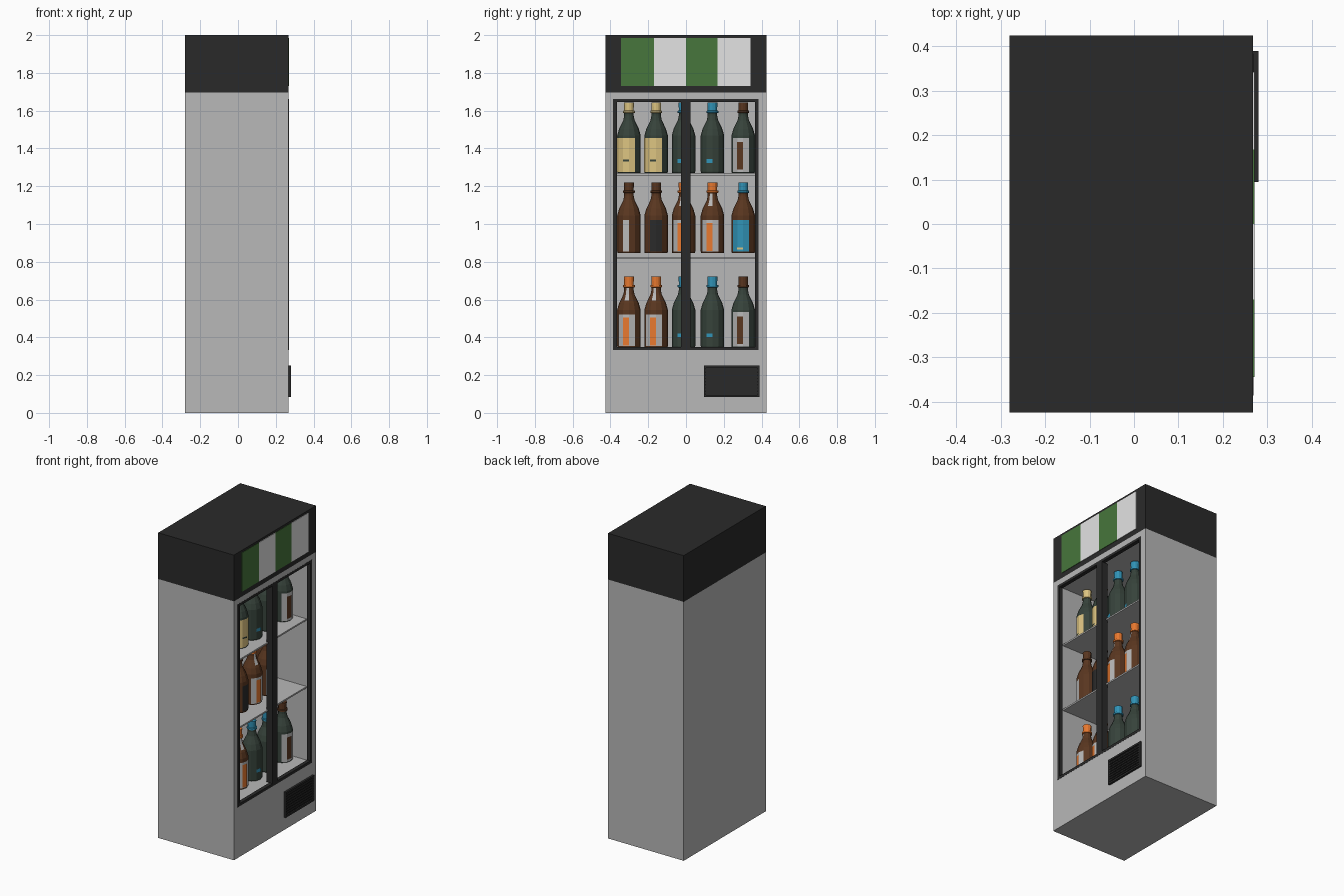
import bpy, bmesh, math

if "Cube" in bpy.data.objects:
    bpy.data.objects.remove(bpy.data.objects["Cube"])

def mat(name, r, g, b):
    m = bpy.data.materials.new(name)
    m.diffuse_color = (r, g, b, 1)
    m.use_nodes = True
    m.node_tree.nodes["Principled BSDF"].inputs["Base Color"].default_value = m.diffuse_color
    return m

GREY = mat("cabinet grey", .48, .48, .48)
BLACK = mat("trim black", .023, .023, .023)
WHITE = mat("sign white", .77, .77, .77)
GREEN = mat("sign green", .063, .181, .045)
YELLOW = mat("label yellow", .72, .55, .22)
BROWN = mat("brown glass", .10, .037, .014)
DARK = mat("dark green glass", .037, .055, .043)
ORANGE = mat("orange", .85, .2, .03)
BLUE = mat("blue", .03, .29, .47)

def finish(name, bm, *mats):
    me = bpy.data.meshes.new(name)
    bm.to_mesh(me)
    bm.free()
    for m in mats:
        me.materials.append(m)
    ob = bpy.data.objects.new(name, me)
    bpy.context.collection.objects.link(ob)
    return ob

def add_box(bm, x, y, z):
    vs = bmesh.ops.create_cube(bm, size=1)["verts"]
    for v in vs:
        v.co = [r[0] if c < 0 else r[1] for c, r in zip(v.co, (x, y, z))]
    return vs

def boxes(name, m, *dims):
    bm = bmesh.new()
    for d in dims:
        add_box(bm, *d)
    return finish(name, bm, m)

X0, X1, Y = -.281, .268, .425          # cabinet back, door side, half width

# Cabinet: the door side is inset and pushed in to form the display space
bm = bmesh.new()
add_box(bm, (X0, X1), (-Y, Y), (0, 1.697))
bm.normal_update()
front = max(bm.faces, key=lambda f: f.normal.x)
bmesh.ops.inset_individual(bm, faces=[front], thickness=.03)
for v in front.verts:
    v.co = (X1, math.copysign(.375, v.co.y), .342 if v.co.z < .8 else 1.652)
back = bmesh.ops.extrude_face_region(bm, geom=[front])["geom"]
for v in back:
    if isinstance(v, bmesh.types.BMVert):
        v.co.x = -.25
if front.is_valid:
    bmesh.ops.delete(bm, geom=[front], context="FACES_ONLY")
bmesh.ops.recalc_face_normals(bm, faces=bm.faces)
finish("cabinet", bm, GREY)

# Header with striped sign
boxes("header", BLACK, ((X0, X1), (-Y, Y), (1.697, 2)))
edges = [-.345, -.17, 0, .168, .342]
for i, (a, b) in enumerate(zip(edges, edges[1:])):
    boxes(f"sign_stripe_{i+1}", (GREEN, WHITE)[i % 2],
          ((X1 - .002, X1 + .003), (a, b), (1.73, 1.985)))

# Door frame and centre post
FX = (.245, X1 + .001)
boxes("door_frame", BLACK,
      (FX, (-.386, -.366), (.332, 1.662)), (FX, (.366, .384), (.332, 1.662)),
      (FX, (-.366, .366), (.332, .35)), (FX, (-.366, .366), (1.645, 1.662)))
boxes("centre_post", BLACK, ((.225, X1 + .001), (-.026, .024), (.35, 1.645)))

# Shelves
for name, z in (("lower_shelf", .82), ("upper_shelf", 1.263)):
    boxes(name, GREY, ((-.25, .235), (-.375, .375), (z - .005, z + .005)))

# Vent grille: backing, rim and slats
VX = (X1 - .002, .281)
boxes("vent_grille", BLACK,
      ((X1 - .002, .272), (.095, .39), (.083, .25)),
      (VX, (.095, .107), (.083, .25)), (VX, (.378, .39), (.083, .25)),
      (VX, (.107, .378), (.083, .095)), (VX, (.107, .378), (.238, .25)),
      *[((X1, .278), (.107, .378), (z, z + .009))
        for z in (.102 + .0168 * i for i in range(8))])

# Twelve-sided turned shapes: profile of (radius, height), steps k0..k1 of 30 degrees
def lathe(name, pos, profile, k0, k1, mats, cap_height=9):
    bm = bmesh.new()
    full = k1 - k0 == 12
    n = 12 if full else k1 - k0 + 1
    rings = []
    for r, h in profile:
        ang = [math.radians(30 * (k0 + i)) for i in range(n)]
        rings.append([bm.verts.new((r * math.cos(a), r * math.sin(a), h)) for a in ang])
    for j in range(len(rings) - 1):
        for i in range(k1 - k0):
            q = (i + 1) % n
            f = bm.faces.new((rings[j][i], rings[j][q], rings[j+1][q], rings[j+1][i]))
            f.material_index = int(profile[j][1] >= cap_height)
    if full:
        bm.faces.new(rings[0][::-1])
        bm.faces.new(rings[-1]).material_index = 1
    finish(name, bm, *mats).location = pos

BOTTLE = [(.06, 0), (.062, .008), (.062, .2), (.052, .235), (.03, .28), (.025, .305),
          (.025, .318), (.031, .32), (.031, .33), (.025, .332), (.026, .375)]
R = .0632

# Bottle kinds: glass, cap, label, label steps, label heights, patch, patch heights
TALL, MID = (.006, .187), (.008, .175)
KINDS = {
    "yellow": (DARK, YELLOW, YELLOW, (-3, 1), TALL, DARK, (.062, .072)),
    "plain": (DARK, BLUE, None, None, None, BLUE, (.055, .075)),
    "brown_patch": (DARK, BROWN, GREY, (-2, 1), (.006, .187), BROWN, (.02, .165)),
    "narrow": (BROWN, BROWN, GREY, (-1, 0), MID, None, None),
    "black": (BROWN, BROWN, BLACK, (-1, 1), MID, None, None),
    "orange": (BROWN, ORANGE, GREY, (-2, 1), MID, ORANGE, (.012, .16)),
    "blue": (BROWN, BLUE, BLUE, (-2, 1), MID, YELLOW, (.02, .03)),
}
ROWS = [("top", 1.269, ["yellow", "yellow", "plain", "plain", "brown_patch"]),
        ("middle", .846, ["narrow", "black", "orange", "orange", "blue"]),
        ("bottom", .346, ["orange", "orange", "plain", "plain", "brown_patch"])]
YS = [-.302, -.158, -.013, .14, .303]

for row, z, kinds in ROWS:
    for i, (kind, y) in enumerate(zip(kinds, YS)):
        glass, cap, label, steps, span, patch, pspan = KINDS[kind]
        pos = (-.03 if kind == "blue" else .11, y, z)
        name = f"{row}_bottle_{i+1}"
        lathe(name, pos, BOTTLE, 0, 12, (glass, cap), .318)
        if label:
            lathe(name + "_label", pos, [(R, h) for h in span], *steps, (label,))
        if patch:
            lathe(name + "_patch", pos, [(R + .001, h) for h in pspan], -1, 0, (patch,))
        if kind == "orange":           # pale strip on the neck
            lathe(name + "_neck_label", pos, [(.0465, .25), (.032, .281), (.0265, .316)],
                  -1, 0, (GREY,))
